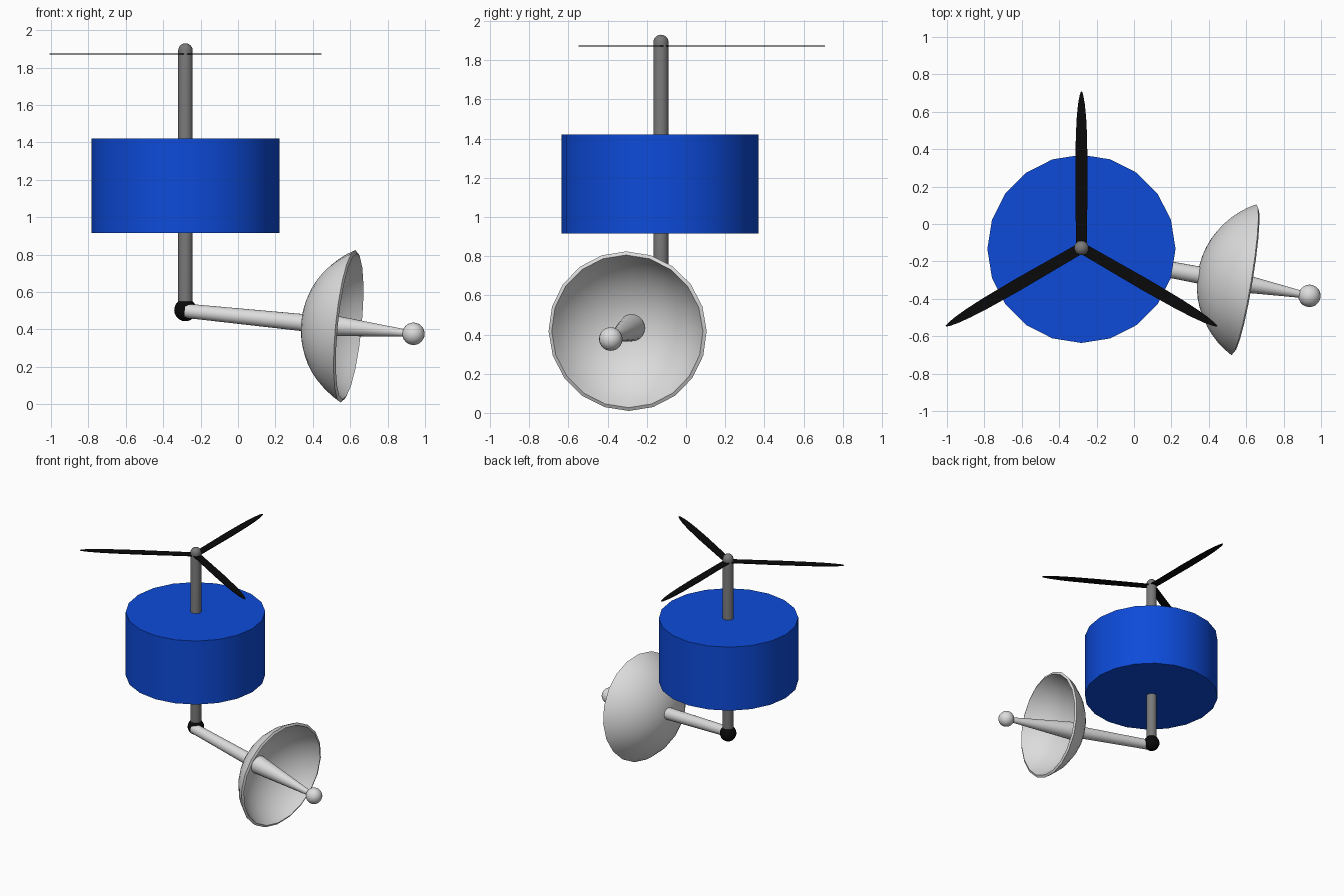
import bpy, bmesh, math
from mathutils import Vector, Matrix

cube = bpy.data.objects.get("Cube")
if cube:
    bpy.data.objects.remove(cube, do_unlink=True)


def material(name, color):
    m = bpy.data.materials.new(name)
    m.use_nodes = True
    m.diffuse_color = (*color, 1)
    m.node_tree.nodes["Principled BSDF"].inputs["Base Color"].default_value = (*color, 1)
    return m


blue = material("blue", (0.004, 0.07, 0.7))
pale = material("pale grey", (0.72, 0.72, 0.72))
grey = material("mid grey", (0.19, 0.19, 0.19))
black = material("black", (0.003, 0.003, 0.003))


def finish(bm, name, mat, matrix=Matrix(), smooth=True):
    bmesh.ops.recalc_face_normals(bm, faces=bm.faces)
    me = bpy.data.meshes.new(name)
    bm.to_mesh(me)
    bm.free()
    me.materials.append(mat)
    ob = bpy.data.objects.new(name, me)
    bpy.context.collection.objects.link(ob)
    ob.matrix_world = matrix
    if smooth:
        bpy.ops.object.select_all(action="DESELECT")
        ob.select_set(True)
        bpy.context.view_layer.objects.active = ob
        bpy.ops.object.shade_smooth_by_angle(angle=math.radians(35))
    return ob


def lathe(name, profile, mat, matrix, sides):
    """Spin a (radius, height) profile around local z."""
    bm = bmesh.new()
    verts = [bm.verts.new((r, 0, h)) for r, h in profile]
    edges = [bm.edges.new(pair) for pair in zip(verts, verts[1:])]
    bmesh.ops.spin(bm, geom=verts + edges, cent=(0, 0, 0), axis=(0, 0, 1),
                   angle=math.tau, steps=sides)
    bmesh.ops.remove_doubles(bm, verts=bm.verts, dist=0.0005)
    return finish(bm, name, mat, matrix)


def along(origin, direction):
    return Matrix.Translation(origin) @ direction.to_track_quat("Z", "Y").to_matrix().to_4x4()


def cone(name, start, end, r1, r2, mat, sides=20):
    d = end - start
    return lathe(name, [(0, 0), (r1, 0), (r2, d.length), (0, d.length)],
                 mat, along(start, d), sides)


def ball(name, centre, radius, mat):
    bm = bmesh.new()
    bmesh.ops.create_uvsphere(bm, u_segments=20, v_segments=12, radius=radius)
    return finish(bm, name, mat, Matrix.Translation(centre))


def arc(radius, a0, a1, steps, centre=0.0):
    """Points on a circle; angles measured from the -z pole."""
    angles = [a0 + (a1 - a0) * i / steps for i in range(steps + 1)]
    return [(radius * math.sin(a), centre - radius * math.cos(a)) for a in angles]


AX, AY = -0.281, -0.128

# Body drum
cone("body_drum", Vector((AX, -0.133, 0.915)), Vector((AX, -0.133, 1.42)), 0.503, 0.503, blue)

# Mast with rounded cap
lathe("mast", [(0, 0.5)] + [(0.039, 0.5)] + arc(0.039, math.pi / 2, math.pi, 6, 1.891),
      grey, Matrix.Translation((AX, AY, 0)), 20)

# Rotor blades
half = [(0, 0.029), (0.4, 0.033), (0.6, 0.03), (0.7, 0.025), (0.77, 0.018),
        (0.815, 0.01), (0.837, 0.003)]
outline = half + [(x, -y) for x, y in reversed(half)]
for i in range(3):
    bm = bmesh.new()
    face = bm.faces.new([bm.verts.new((x, y, -0.003)) for x, y in outline])
    top = bmesh.ops.extrude_face_region(bm, geom=[face])["geom"]
    bmesh.ops.translate(bm, vec=(0, 0, 0.006),
                        verts=[v for v in top if isinstance(v, bmesh.types.BMVert)])
    spin = Matrix.Rotation(math.radians(90 + 120 * i), 4, "Z")
    finish(bm, f"rotor_blade_{i + 1}", black,
           Matrix.Translation((AX, AY, 1.873)) @ spin, smooth=False)

# Joint, arm, feed horn and its ball
ball("arm_joint", (AX, AY, 0.504), 0.06, black)
arm_start = Vector((-0.278, -0.155, 0.5))
tip = Vector((0.938, -0.384, 0.377))
cone("dish_arm", arm_start, arm_start.lerp(tip, 0.53), 0.038, 0.046, pale)
cone("feed_horn", arm_start.lerp(tip, 0.535), tip, 0.069, 0.015, pale)
ball("feed_ball", tip, 0.06, pale)

# Dish: thin spherical cap shell
axis = Vector((1, -0.166, -0.098)).normalized()
rim_centre = Vector((0.588, -0.298, 0.417))
R, rim, wall = 0.461, 0.409, 0.02
sweep = math.asin(rim / R)
shell = arc(R, 0, sweep, 10) + arc(R - wall, sweep, 0, 10)
dish_origin = rim_centre + axis * (R * math.cos(sweep))
lathe("dish", shell, pale, along(dish_origin, axis), 20)
